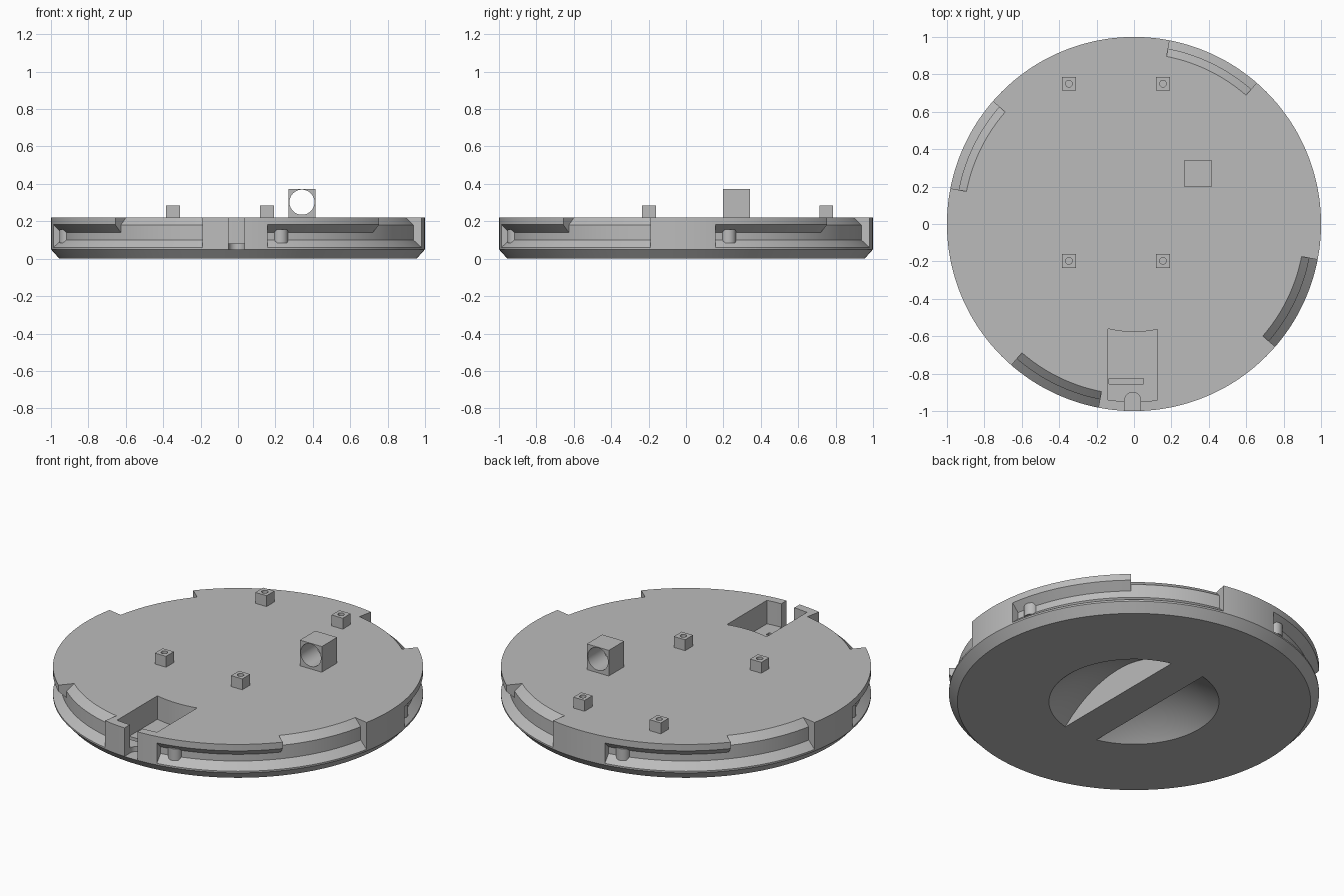
import bpy, bmesh
from math import sin, cos, radians, tau

default = bpy.data.objects.get("Cube")
if default:
    bpy.data.objects.remove(default)

grey = bpy.data.materials.new("mid grey")
grey.use_nodes = True
colour = (0.5, 0.5, 0.5, 1)
grey.diffuse_color = colour
grey.node_tree.nodes["Principled BSDF"].inputs["Base Color"].default_value = colour

TOP = 0.22


def loft(name, solids):
    """Each solid is a list of equal-length rings, skinned and capped."""
    bm = bmesh.new()
    for rings in solids:
        loops = [[bm.verts.new(p) for p in ring] for ring in rings]
        n = len(loops[0])
        for a, b in zip(loops, loops[1:]):
            for i in range(n):
                j = (i + 1) % n
                bm.faces.new((a[i], a[j], b[j], b[i]))
        bm.faces.new(loops[0][::-1])
        bm.faces.new(loops[-1])
    bmesh.ops.recalc_face_normals(bm, faces=bm.faces)
    mesh = bpy.data.meshes.new(name)
    bm.to_mesh(mesh)
    bm.free()
    mesh.materials.append(grey)
    ob = bpy.data.objects.new(name, mesh)
    bpy.context.collection.objects.link(ob)
    return ob


def circle(r, z, n, x=0, y=0):
    return [(x + r * cos(tau * i / n), y + r * sin(tau * i / n), z) for i in range(n)]


def prism(outline, z0, z1):
    return [[(x, y, z) for x, y in outline] for z in (z0, z1)]


def box(x0, x1, y0, y1, z0, z1):
    return prism([(x0, y0), (x1, y0), (x1, y1), (x0, y1)], z0, z1)


def sweep(profile, start, end):
    """Sweep a radius/height profile around z, in degrees."""
    return [[(r * cos(radians(a)), r * sin(radians(a)), z) for r, z in profile]
            for a in range(start, end + 1)]


def cut(target, cutter):
    mod = target.modifiers.new("cut", "BOOLEAN")
    mod.object, mod.operation, mod.solver = cutter, "DIFFERENCE", "EXACT"
    bpy.context.view_layer.update()
    graph = bpy.context.evaluated_depsgraph_get()
    mesh = bpy.data.meshes.new_from_object(target.evaluated_get(graph))
    target.modifiers.clear()
    target.data = mesh
    bpy.data.objects.remove(cutter)


def smooth(ob):
    bpy.ops.object.select_all(action="DESELECT")
    ob.select_set(True)
    bpy.context.view_layer.objects.active = ob
    bpy.ops.object.shade_smooth_by_angle(angle=radians(25))


# Disc with a chamfered lower rim
disc = loft("disc_body", [[circle(0.955, 0, 360), circle(1, 0.05, 360), circle(1, TOP, 360)]])

# Four twist-lock channels, each with an open entry at one end
turns = (0, 90, 180, 270)
channel = [(0.955, 0.10), (1.02, 0.042), (1.02, 0.2), (0.955, 0.14)]
entry = [(0.955, 0.13), (1.02, 0.12), (1.02, 0.26), (0.87, 0.26), (0.955, 0.18)]
cut(disc, loft("channel_cutter", [sweep(channel, 9 + t, 79 + t) for t in turns]))
cut(disc, loft("entry_cutter", [sweep(entry, 49 + t, 79 + t) for t in turns]))

# Front pocket with curved ends, shallow floor groove and cable notch
xs = [-0.14 + 0.265 * i / 12 for i in range(13)]
arc = lambda r: [(x, -(r * r - x * x) ** 0.5) for x in xs]
cut(disc, loft("pocket_cutter", [prism(arc(0.95) + arc(0.577)[::-1], 0.08, 0.3)]))
cut(disc, loft("groove_cutter", [box(-0.135, 0.05, -0.855, -0.825, 0.06, 0.12)]))
tip = [(-0.007 + 0.043 * cos(tau * i / 32), -0.943 + 0.043 * sin(tau * i / 32)) for i in range(17)]
cut(disc, loft("notch_cutter", [prism(tip + [(-0.05, -1.1), (0.036, -1.1)], 0.05, 0.3)]))

# Domed finger recess below, leaving a grip bar across it
bm = bmesh.new()
bmesh.ops.create_uvsphere(bm, u_segments=128, v_segments=96, radius=0.707)
bmesh.ops.translate(bm, verts=bm.verts, vec=(0, 0, -0.537))
dome_mesh = bpy.data.meshes.new("dome_cutter")
bm.to_mesh(dome_mesh)
bm.free()
dome_mesh.materials.append(grey)
dome = bpy.data.objects.new("dome_cutter", dome_mesh)
bpy.context.collection.objects.link(dome)
cut(dome, loft("bar_cutter", [box(-0.11, 0.11, -1, 1, -2, 1)]))
cut(disc, dome)
disc.name = "disc_body"
smooth(disc)

# Small detent bumps near the closed end of each channel
bumps = []
for t in turns:
    a = radians(14 + t)
    x, y = 0.942 * cos(a), 0.942 * sin(a)
    bumps.append([circle(0.04, 0.085, 32, x, y), circle(0.04, 0.155, 32, x, y)])
smooth(loft("detent_bumps", bumps))

# Four standoffs with screw holes
for x, side in ((-0.348, "right"), (0.155, "left")):
    for y, end in ((0.75, "back"), (-0.197, "front")):
        h = 0.037
        post = loft(f"standoff_{end}_{side}", [box(x - h, x + h, y - h, y + h, TOP, 0.285)])
        cut(post, loft("screw_cutter", [[circle(0.018, z, 24, x, y) for z in (0.235, 0.3)]]))
        smooth(post)

# Square block with a round through hole
block = loft("holder_block", [box(0.27, 0.415, 0.197, 0.342, TOP, 0.373)])
bore = [[(x, y, z) for x, z, _ in circle(0.067, 0, 64, 0.342, 0.302)] for y in (0.1, 0.5)]
cut(block, loft("bore_cutter", [bore]))
smooth(block)
